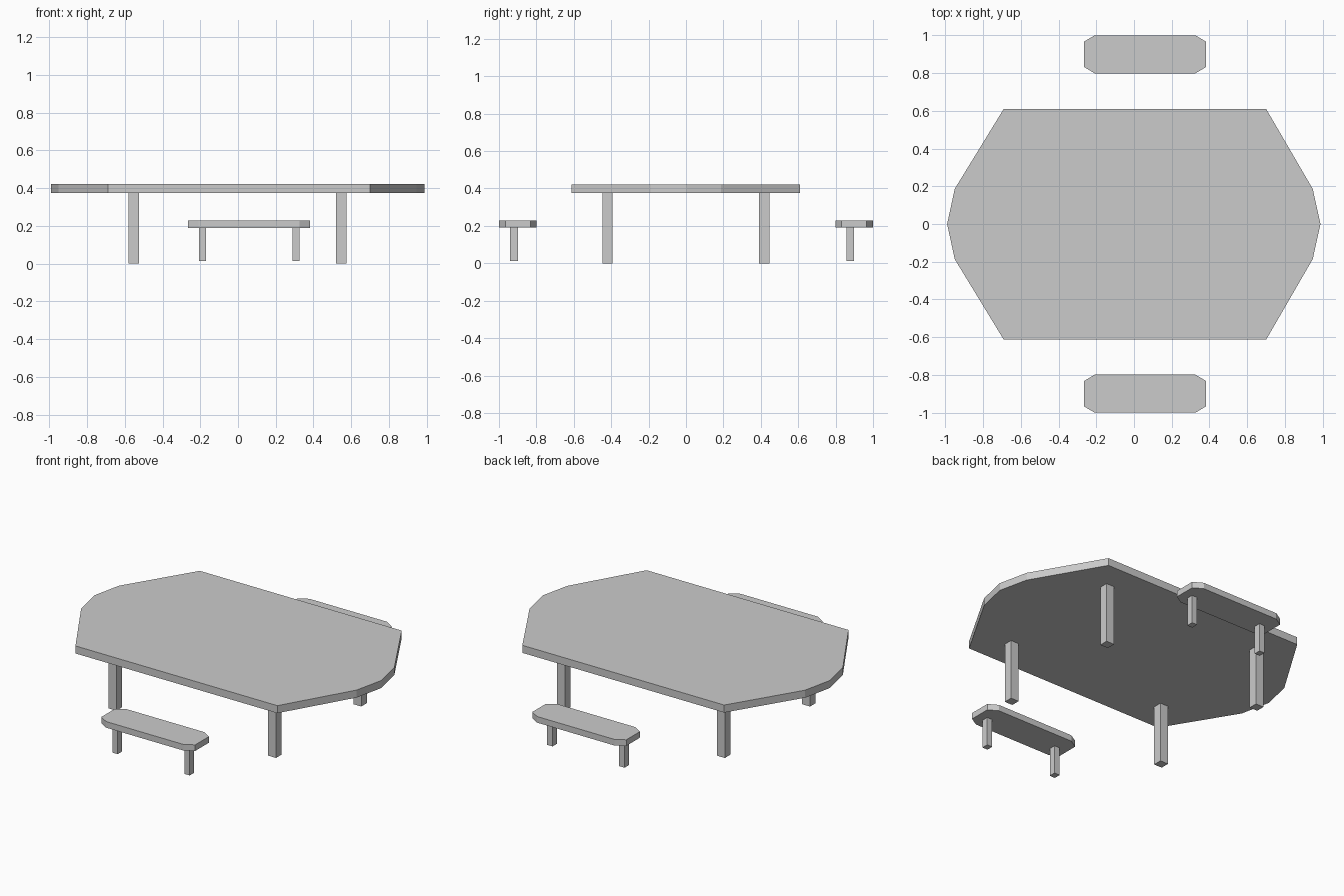
import bpy, bmesh

if "Cube" in bpy.data.objects:
    bpy.data.objects.remove(bpy.data.objects["Cube"])


def prism(name, outline, z0, z1):
    """Extrude a flat outline from z0 up to z1."""
    bm = bmesh.new()
    face = bm.faces.new([bm.verts.new((x, y, z0)) for x, y in outline])
    top = bmesh.ops.extrude_face_region(bm, geom=[face])["geom"]
    for v in top:
        if isinstance(v, bmesh.types.BMVert):
            v.co.z = z1
    bmesh.ops.recalc_face_normals(bm, faces=bm.faces[:])
    mesh = bpy.data.meshes.new(name)
    bm.to_mesh(mesh)
    bm.free()
    obj = bpy.data.objects.new(name, mesh)
    bpy.context.collection.objects.link(obj)
    return obj


def leg(name, x, y, sx, sy, z0, z1):
    """Square post centred on x, y."""
    a, b = sx / 2, sy / 2
    return prism(name, [(x - a, y - b), (x + a, y - b),
                        (x + a, y + b), (x - a, y + b)], z0, z1)


# Table top: straight long sides with faceted, bowed ends
right_end = [(0.70, -0.613), (0.947, -0.186), (0.988, 0),
             (0.947, 0.186), (0.70, 0.61)]
left_end = [(-0.69, 0.61), (-0.95, 0.186), (-0.99, 0),
            (-0.95, -0.186), (-0.69, -0.613)]
prism("table_top", right_end + left_end, 0.375, 0.422)

# Table legs
for side, x in (("left", -0.552), ("right", 0.548)):
    for end, y in (("front", -0.42), ("back", 0.418)):
        leg(f"table_leg_{end}_{side}", x, y, 0.055, 0.055, 0, 0.375)

# Benches: clipped-corner seat on two legs, slightly off the ground
for end, y in (("front", -0.899), ("back", 0.899)):
    x0, x1, h, cx, cy = -0.265, 0.382, 0.101, 0.057, 0.034
    seat = [(x0 + cx, y - h), (x1 - cx, y - h), (x1, y - h + cy), (x1, y + h - cy),
            (x1 - cx, y + h), (x0 + cx, y + h), (x0, y + h - cy), (x0, y - h + cy)]
    prism(f"bench_seat_{end}", seat, 0.19, 0.228)
    for side, x in (("left", -0.188), ("right", 0.308)):
        leg(f"bench_leg_{end}_{side}", x, y - 0.021, 0.037, 0.042, 0.013, 0.19)
